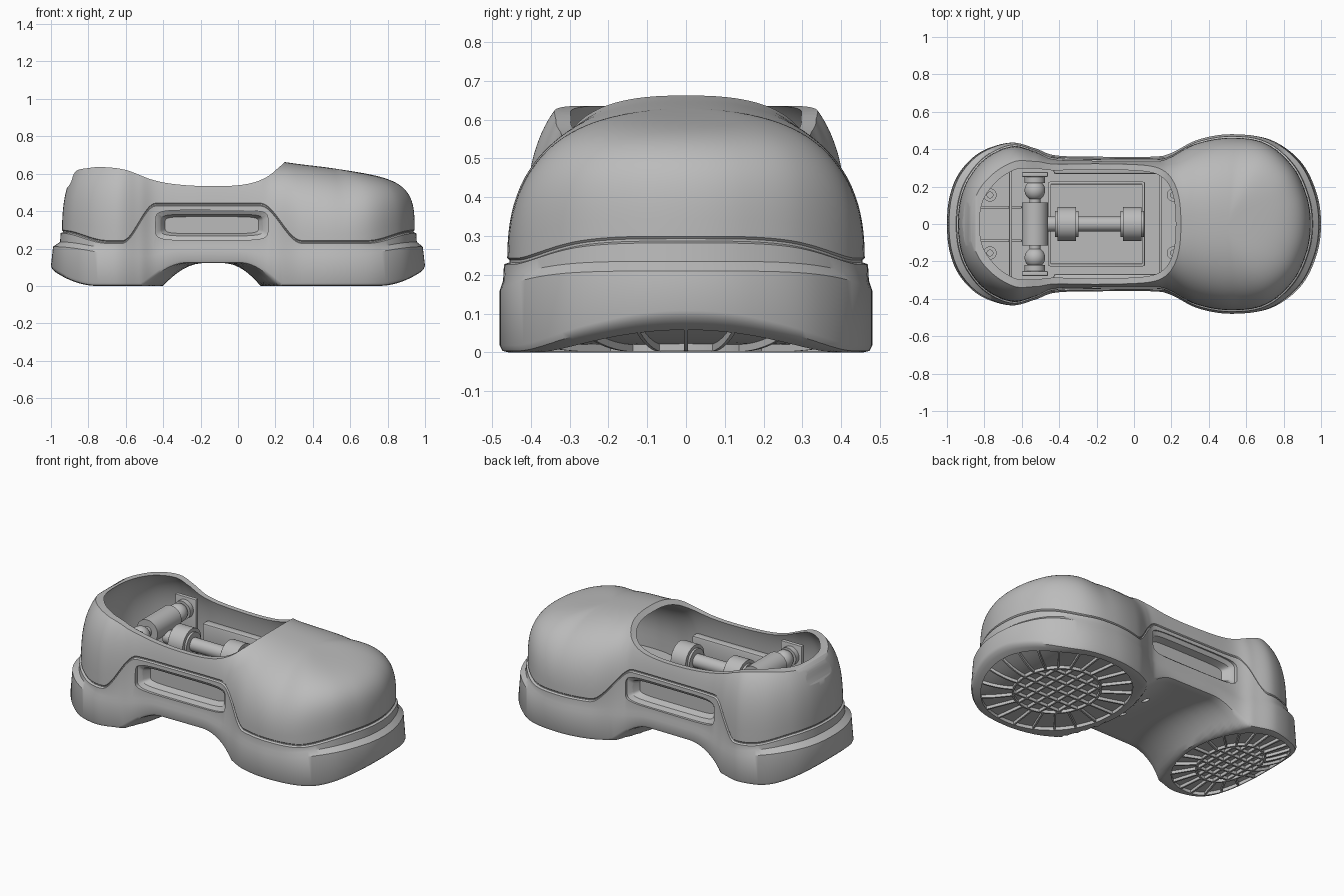
import bpy, bmesh, math
from mathutils import Vector, Matrix

if "Cube" in bpy.data.objects:
    bpy.data.objects.remove(bpy.data.objects["Cube"])

grey = bpy.data.materials.new("plain_grey")
grey.use_nodes = True
grey.diffuse_color = (0.5, 0.5, 0.5, 1)
grey.node_tree.nodes["Principled BSDF"].inputs["Base Color"].default_value = grey.diffuse_color


# ---------- helpers ----------
def smooth(a, b, x):
    t = min(1, max(0, (x - a) / (b - a)))
    return t * t * (3 - 2 * t)


def catmull(pts, steps, closed=False):
    pts = [Vector(p) for p in pts]
    n, out = len(pts), []
    pick = lambda i: pts[i % n] if closed else pts[min(n - 1, max(0, i))]
    for i in range(n if closed else n - 1):
        a, b, c, d = (pick(i + k) for k in (-1, 0, 1, 2))
        for j in range(steps):
            t = j / steps
            out.append(b + 0.5 * t * (c - a + t * (2 * a - 5 * b + 4 * c - d + t * (3 * (b - c) + d - a))))
    return out if closed else out + [pts[-1]]


def lookup(curve, x):
    for a, b in zip(curve, curve[1:]):
        if x <= b.x:
            return a.y + (b.y - a.y) * max(0, x - a.x) / (b.x - a.x)
    return curve[-1].y


def finish(name, bm):
    bmesh.ops.recalc_face_normals(bm, faces=bm.faces)
    me = bpy.data.meshes.new(name)
    bm.to_mesh(me)
    bm.free()
    ob = bpy.data.objects.new(name, me)
    bpy.context.scene.collection.objects.link(ob)
    me.materials.append(grey)
    return ob


def loft(name, rings):
    bm = bmesh.new()
    rows = [[bm.verts.new(p) for p in r] for r in rings]
    for lo, hi in zip(rows, rows[1:]):
        for i in range(len(lo)):
            j = (i + 1) % len(lo)
            bm.faces.new((lo[i], lo[j], hi[j], hi[i]))
    bmesh.ops.remove_doubles(bm, verts=bm.verts, dist=0.0002)
    return finish(name, bm)


def box(name, centre, size):
    bm = bmesh.new()
    bmesh.ops.create_cube(bm, size=1, matrix=Matrix.LocRotScale(centre, None, size))
    bmesh.ops.bevel(bm, geom=bm.edges, offset=min(size) * 0.2, segments=2, affect='EDGES', profile=0.5)
    return finish(name, bm)


def rod(name, centre, r, length, axis):
    bm = bmesh.new()
    turn = Vector((0, 0, 1)).rotation_difference(Vector(axis)).to_matrix().to_4x4()
    bmesh.ops.create_cone(bm, cap_ends=True, segments=40, radius1=r, radius2=r, depth=length,
                          matrix=Matrix.Translation(centre) @ turn)
    return finish(name, bm)


def cut(cutter, *targets):
    for target in targets:
        mod = target.modifiers.new("cut", 'BOOLEAN')
        mod.operation, mod.solver, mod.object = 'DIFFERENCE', 'EXACT', cutter
        bpy.context.view_layer.objects.active = target
        bpy.ops.object.modifier_apply(modifier=mod.name)
    bpy.data.objects.remove(cutter)


# ---------- shape rules ----------
half = [(-1, 0), (-.985, .15), (-.93, .28), (-.82, .385), (-.66, .435), (-.53, .405), (-.42, .367),
        (-.2, .36), (.1, .36), (.2, .38), (.34, .45), (.52, .48), (.73, .45), (.89, .335), (.975, .17), (1, 0)]
outline = catmull(half + [(x, -y) for x, y in half[-2:0:-1]], 9, True)
crown = catmull([(-1, .74), (-.6, .74), (-.2, .76), (.05, .74), (.2, .675), (.3, .655), (.5, .63), (.75, .592), (1, .56)], 6)
rim = catmull([(-1.1, .45), (-.92, .52), (-.87, .61), (-.8, .63), (-.72, .635), (-.6, .62), (-.45, .565),
               (-.3, .54), (-.1, .533), (.05, .545), (.15, .58), (.22, .635), (.27, .68)], 6)
SHOULDER = .23


def underside(x, y):
    ease = lambda t: 1 - (1 - min(1, max(0, t))) ** 2
    bow = .7 * y * y
    arch = min(ease((x + .4 + bow) / .22), ease((.12 + bow - x) / .2))
    return .122 * arch + .09 * (max(0, abs(x) - .75) * 4) ** 2


def inward(p, s):
    spine = Vector((min(.5, max(-.55, p.x)), 0))
    return spine + (p - spine) * s


def upper_mult(x):
    return .96 - (.07 if x > 0 else .09) * smooth(.6, 1, abs(x))


def power(x):
    return 3 - .5 * smooth(.1, .35, x) + 2 * smooth(.55, 1, x)


def seam(x):
    waist = smooth(-.62, -.44, x) * (1 - smooth(.12, .34, x))
    return .235 + .055 * smooth(.7, 1, abs(x)) + .2 * waist


def dome(p, start, t, drop=0):
    # point on the rounded upper, t running from the start height to the crown
    n = power(p.x)
    f0 = max(.02, (start - SHOULDER) / (lookup(crown, p.x) - drop - SHOULDER))
    a0 = math.asin(f0 ** (n / 2))
    a = a0 + (math.pi / 2 - a0) * t
    q = inward(p, upper_mult(p.x) * max(0, math.cos(a)) ** (2 / n))
    return Vector((q.x, q.y, SHOULDER + (lookup(crown, q.x) - drop - SHOULDER) * math.sin(a) ** (2 / n)))


def raised(p, s, z):
    q = inward(p, s)
    return Vector((q.x, q.y, z))


def low(p, s, lift):
    q = inward(p, s)
    return Vector((q.x, q.y, underside(q.x, q.y) + lift))


# ---------- outer body ----------
def welt_top(x):
    return .16 + .05 * smooth(.55, 1, abs(x)) + .03 * smooth(-.5, -.3, x) * (1 - smooth(0, .2, x))


def near_seam(p, offset, grow):
    q = dome(p, seam(p.x) + offset, 0)
    spine = Vector((min(.5, max(-.55, p.x)), 0, 0))
    q = spine + (Vector((q.x, q.y, 0)) - spine) * (1 + grow)
    return Vector((q.x, q.y, seam(p.x) + offset))


rings = [[low(p, s, 0) for p in outline] for s in (0, .2, .4, .6, .75, .87, .95)]
rings += [[low(p, s, h) for p in outline] for s, h in ((.985, .004), (1, .018))]
rings.append([raised(p, 1 - .025 * smooth(.6, 1, abs(p.x)), welt_top(p.x)) for p in outline])
rings.append([raised(p, upper_mult(p.x) + .022, welt_top(p.x) + .025) for p in outline])
rings += [[near_seam(p, o, g) for p in outline] for o, g in ((-.008, .018), (-.003, -.012), (.003, -.012))]
rings += [[dome(p, seam(p.x) + .008, i / 26) for p in outline] for i in range(27)]
body = loft("shoe_body", rings)

# hollow inside
inner = []
for i, p in enumerate(outline):
    d = (outline[(i + 1) % len(outline)] - outline[i - 1]).normalized()
    inner.append(p + Vector((d.y, -d.x)) * .03)
hollow = [[raised(p, s * upper_mult(p.x), .17) for p in inner] for s in (0, .5, 1)]
hollow += [[dome(p, SHOULDER, i / 20, .03) for p in inner] for i in range(21)]
cut(loft("hollow_cutter", hollow), body)

# foot opening, following the collar line
bm = bmesh.new()
face = bm.faces.new([bm.verts.new((p.x, -.7, p.y)) for p in rim] + [bm.verts.new((x, -.7, 1)) for x in (.27, -1.1)])
side = bmesh.ops.extrude_face_region(bm, geom=[face])["geom"]
bmesh.ops.translate(bm, vec=(0, 1.4, 0), verts=[v for v in side if isinstance(v, bmesh.types.BMVert)])
cut(finish("opening_cutter", bm), body)


# ---------- side slots ----------
def squircle(rx, ry, n):
    pts = []
    for i in range(64):
        c, s = math.cos(math.tau * i / 64), math.sin(math.tau * i / 64)
        pts.append(Vector((math.copysign(abs(c) ** (2 / n) * rx, c), math.copysign(abs(s) ** (2 / n) * ry, s))))
    return pts


for side, label in ((1, "left"), (-1, "right")):
    slot = [[(-.14 + p.x, side * y, .325 + p.y) for p in squircle(rx, ry, 6)]
            for rx, ry, y in ((0, 0, .4), (.3, .08, .4), (.3, .08, .338), (.275, .058, .325), (.25, .045, .285), (0, 0, .285))]
    housing = box(label + "_slot_housing", (-.14, side * .296, .325), (.58, .056, .17))
    cut(loft("slot_cutter", slot), body, housing)
    cut(rod("hole_cutter", (.0, side * .1, .1), .022, .1, (0, 0, 1)), body)


# ---------- tread pads ----------
def wall(bm, pts, width=.005):
    prev = None
    for i, p in enumerate(pts):
        d = (pts[min(i + 1, len(pts) - 1)] - pts[max(i - 1, 0)]).normalized()
        n = Vector((-d.y, d.x)) * width
        z = underside(p.x, p.y)
        row = [bm.verts.new((q.x, q.y, z + h)) for q, h in ((p - n, .002), (p + n, .002), (p + n, .03), (p - n, .03))]
        if prev:
            for k in range(4):
                bm.faces.new((prev[k], prev[k - 1], row[k - 1], row[k]))
        else:
            bm.faces.new(row)
        prev = row
    bm.faces.new(prev)


for label, cx, rx, ry in (("toe", .555, .395, .435), ("heel", -.695, .27, .385)):
    mid = Vector((cx, 0))
    oval = squircle(rx, ry, 2.1)
    levels = [[(cx + p.x * s, p.y * s, -.05) for p in oval] for s in (0, 1)]
    levels += [[(cx + p.x * s, p.y * s, underside(cx + p.x * s, p.y * s) + .02) for p in oval]
               for s in (1, .9, .8, .7, .6, .3, 0)]
    cut(loft("tread_cutter", levels), body)
    bm = bmesh.new()
    core = .58
    wall(bm, [mid + p * core for p in oval + oval[:1]])
    spokes = 22
    for i in range(spokes):
        a = math.tau * i / spokes
        tip = Vector((math.cos(a) * rx, math.sin(a) * ry))
        wall(bm, [mid + tip * (core + (1.01 - core) * k / 6) for k in range(7)])
    for k in range(-2, 3):
        u = k / 3
        reach = core * math.sqrt(1 - u * u)
        wall(bm, [mid + Vector((u * core * rx, reach * ry * t / 4)) for t in range(-4, 5)])
        wall(bm, [mid + Vector((reach * rx * t / 4, u * core * ry)) for t in range(-4, 5)])
    finish(label + "_tread_ribs", bm)

# ---------- inner mechanism ----------
AXLE = .42
rod("long_axle", (-.22, 0, AXLE), .04, .52, (1, 0, 0))
for label, x in (("rear", -.36), ("front", -.01)):
    rod(label + "_roller", (x, 0, AXLE), .09, .1, (1, 0, 0))
    rod(label + "_roller_cap", (x, 0, AXLE), .07, .125, (1, 0, 0))
    box(label + "_roller_stand", (x, 0, .27), (.06, .1, .22))
rod("cross_barrel", (-.53, 0, .48), .07, .23, (0, 1, 0))
rod("cross_pin", (-.53, 0, .48), .03, .54, (0, 1, 0))
for side, label in ((1, "left"), (-1, "right")):
    bm = bmesh.new()
    bmesh.ops.create_uvsphere(bm, u_segments=32, v_segments=16, radius=.055,
                              matrix=Matrix.Translation((-.53, side * .18, .48)))
    finish(label + "_ball_joint", bm)
    rod(label + "_joint_collar", (-.53, side * .235, .48), .055, .03, (0, 1, 0))
    box(label + "_bracket", (-.53, side * .265, .36), (.14, .025, .38))
    box(label + "_tray_wall", (-.2, side * .22, .2), (.5, .015, .07))
    box(label + "_floor_rib", (-.74, side * .09, .185), (.28, .015, .04))
    for end, x in (("heel", -.77), ("toe", .21)):
        rod(f"{label}_{end}_boss", (x, side * .155, .2), .035, .08, (0, 0, 1))
        rod(f"{label}_{end}_screw", (x, side * .155, .23), .018, .04, (0, 0, 1))
for label, x in (("rear", -.45), ("front", .05)):
    box(label + "_tray_end", (x, 0, .2), (.015, .45, .07))
for label, x in (("heel", -.66), ("toe", .14)):
    box(label + "_cross_rib", (x, 0, .2), (.015, .58, .07))

# smooth shading with crisp edges
for ob in bpy.context.scene.objects:
    ob.select_set(ob.type == 'MESH')
bpy.context.view_layer.objects.active = body
bpy.ops.object.shade_smooth_by_angle(angle=math.radians(35))
